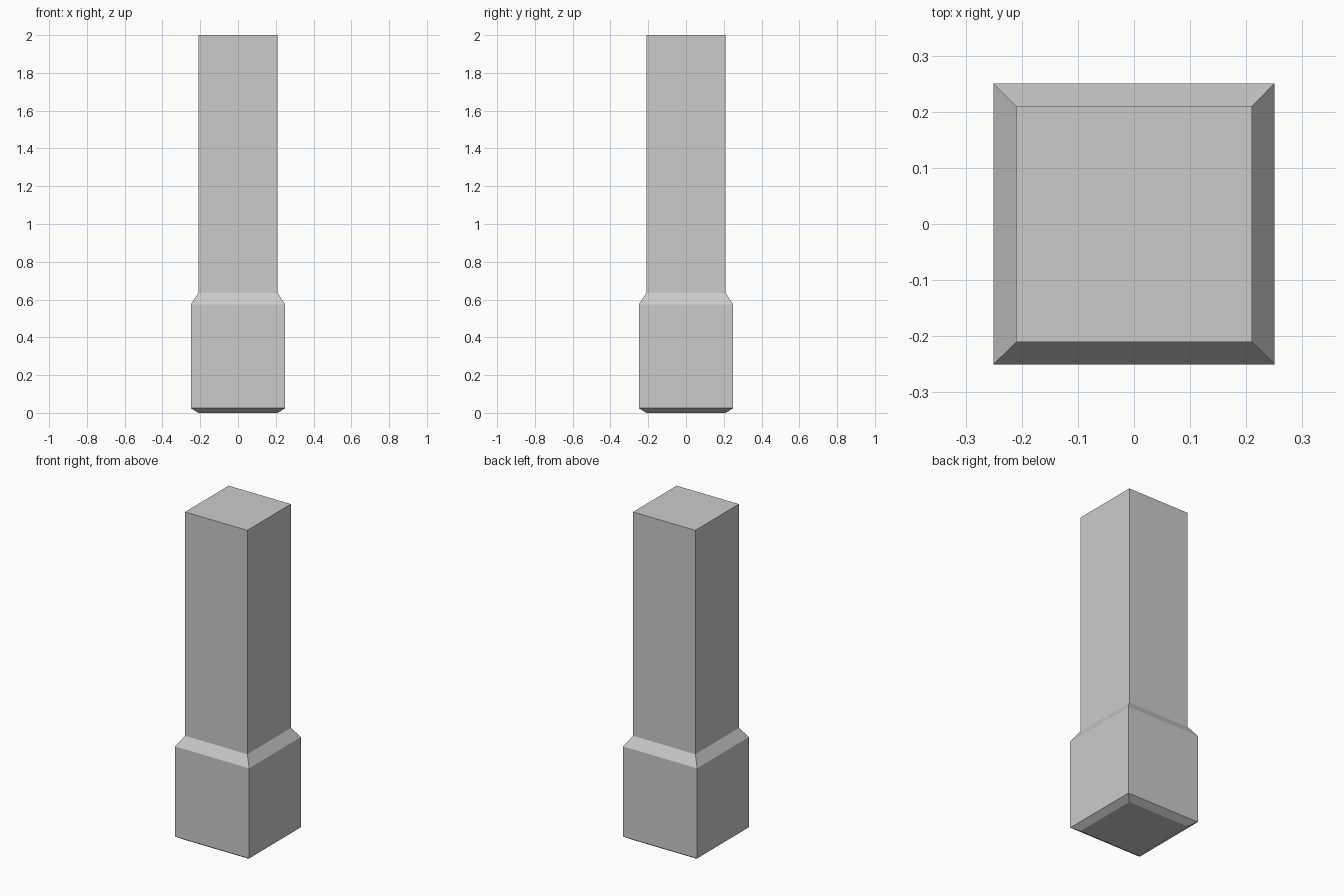
import bpy, bmesh

if "Cube" in bpy.data.objects:
    bpy.data.objects.remove(bpy.data.objects["Cube"])

# Square profile of the post: (half width, height), bottom to top
PROFILE = [(0.21, 0.0), (0.25, 0.025), (0.25, 0.575), (0.21, 0.635), (0.21, 2.0)]


def square_ring(bm, half, z):
    corners = [(-1, -1), (1, -1), (1, 1), (-1, 1)]
    return [bm.verts.new((half * x, half * y, z)) for x, y in corners]


# Post: chamfered plinth and square shaft as one skin, capped at both ends
bm = bmesh.new()
rings = [square_ring(bm, half, z) for half, z in PROFILE]
for low, high in zip(rings, rings[1:]):
    for i in range(4):
        j = (i + 1) % 4
        bm.faces.new((low[i], low[j], high[j], high[i]))
bm.faces.new(rings[0][::-1])
bm.faces.new(rings[-1])

mesh = bpy.data.meshes.new("square_post")
bm.to_mesh(mesh)
bm.free()
post = bpy.data.objects.new("square_post", mesh)
bpy.context.collection.objects.link(post)
